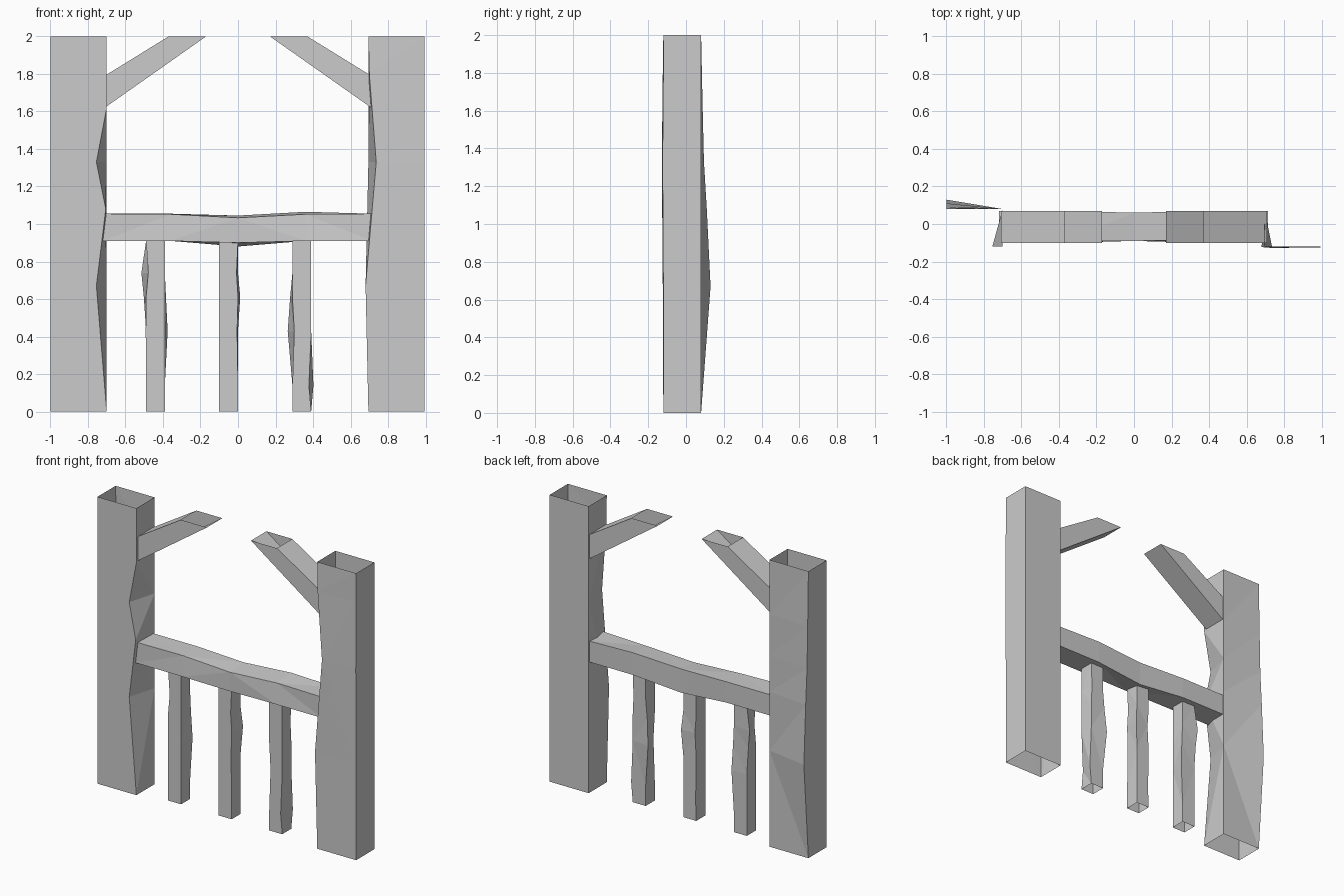
import bpy, bmesh
from mathutils import Vector

if "Cube" in bpy.data.objects:
    bpy.data.objects.remove(bpy.data.objects["Cube"])


def tube(name, rings, moves=None):
    """Open four-sided tube through rings of corners; moves shifts chosen corners."""
    bm = bmesh.new()
    moves = moves or {}
    rows = []
    for i, ring in enumerate(rings):
        rows.append([bm.verts.new(Vector(p) + Vector(moves.get((i, k), (0, 0, 0))))
                     for k, p in enumerate(ring)])
    for a, b in zip(rows, rows[1:]):
        for k in range(4):
            n = (k + 1) % 4
            bm.faces.new((a[k], a[n], b[n], b[k]))
    bmesh.ops.triangulate(bm, faces=[f for f in bm.faces], quad_method='SHORT_EDGE')
    # flat areas go back to clean quads
    bmesh.ops.dissolve_limit(bm, angle_limit=0.002, verts=[], edges=bm.edges[:])
    me = bpy.data.meshes.new(name)
    bm.to_mesh(me)
    bm.free()
    ob = bpy.data.objects.new(name, me)
    bpy.context.collection.objects.link(ob)
    return ob


def upright(name, x0, x1, y0, y1, levels, moves):
    # corners: 0 front-left, 1 front-right, 2 back-right, 3 back-left
    rings = [[(x0, y0, z), (x1, y0, z), (x1, y1, z), (x0, y1, z)] for z in levels]
    return tube(name, rings, moves)


# Main posts with worn edges
upright("left_post", -1.0, -0.70, -0.12, 0.08, (0, 0.67, 1.08, 1.33, 1.62, 2), {
    (1, 1): (-0.055, 0, 0), (1, 3): (0, 0.05, 0),
    (2, 1): (-0.005, 0, 0), (2, 3): (0, 0.03, 0),
    (3, 1): (-0.055, 0, 0), (3, 3): (0, 0.015, 0),
    (4, 3): (0, 0.008, 0)})
upright("right_post", 0.695, 0.995, -0.12, 0.08, (0, 0.67, 1.33, 1.8, 2), {
    (1, 0): (-0.015, -0.003, 0), (2, 0): (0.042, -0.008, 0),
    (2, 1): (0, -0.004, 0), (3, 0): (0.005, -0.003, 0)})

# Cross beam; corners: 0 front-bottom, 1 back-bottom, 2 back-top, 3 front-top
beam = [[(x, -0.10, 0.91), (x, 0.07, 0.91), (x, 0.07, 1.055), (x, -0.10, 1.055)]
        for x in (-0.72, -0.36, 0, 0.36, 0.715)]
tube("cross_beam", beam, {
    (1, 3): (0, 0.01, -0.003), (1, 1): (0, 0, 0.0),
    (2, 0): (0, 0.01, -0.01), (2, 1): (0, -0.01, -0.03),
    (2, 2): (0, -0.01, -0.01), (2, 3): (0, 0.01, -0.022),
    (3, 2): (0, 0, 0.010), (3, 3): (0, 0.015, -0.003)})

# Slanted braces, cut off level at the top
for name, s in (("left_brace", -1), ("right_brace", 1)):
    y0, y1 = (-0.10, 0.07) if s < 0 else (0.07, -0.10)
    low = [(s * 0.71, y0, 1.62), (s * 0.71, y1, 1.62), (s * 0.71, y1, 1.79), (s * 0.71, y0, 1.79)]
    high = [(s * 0.17, y0, 2), (s * 0.17, y1, 2), (s * 0.37, y1, 2), (s * 0.37, y0, 2)]
    tube(name, [low, high])

# Three balusters under the beam
baluster_moves = [
    {(2, 2): (0.015, 0.005, 0), (2, 0): (-0.002, 0, 0), (4, 0): (0.012, 0, 0),
     (4, 3): (-0.025, 0.005, 0), (3, 3): (-0.012, 0, 0), (3, 2): (0.006, 0, 0)},
    {(3, 2): (0.012, 0.008, 0), (4, 1): (-0.008, 0, 0), (2, 1): (-0.005, 0, 0),
     (3, 3): (0.01, 0, 0), (1, 3): (0.005, 0, 0)},
    {(2, 3): (-0.025, 0.01, 0), (2, 0): (0.01, 0, 0), (1, 2): (0.012, 0, 0),
     (3, 3): (-0.012, 0, 0), (1, 1): (-0.012, 0, 0), (4, 2): (-0.006, 0, 0)}]
for i, (x, moves) in enumerate(zip((-0.49, -0.10, 0.29), baluster_moves)):
    upright("baluster_%d" % (i + 1), x, x + 0.10, -0.07, 0.03,
            (0, 0.14, 0.43, 0.61, 0.74, 0.91), moves)
